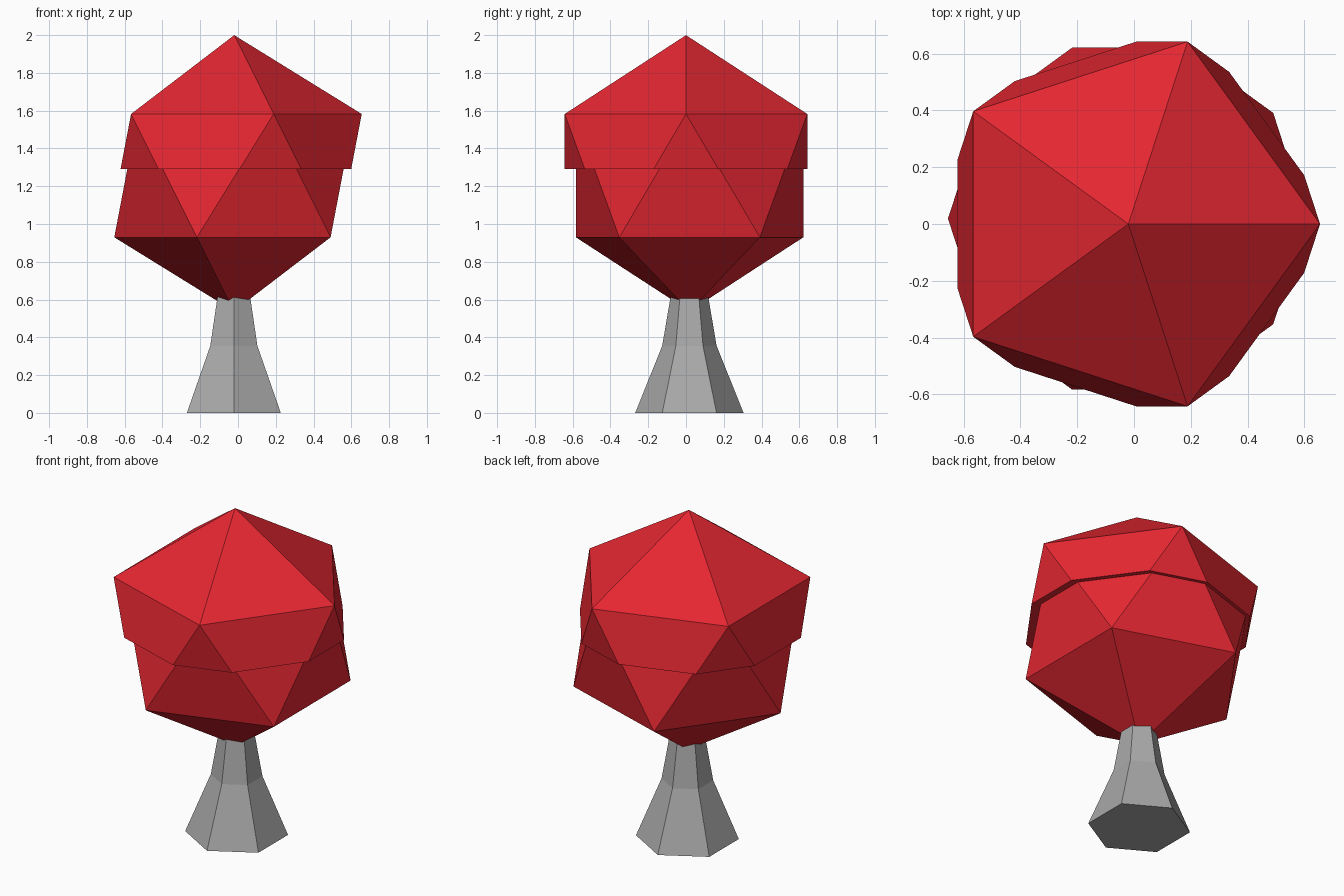
import bpy, bmesh
from math import sin, cos, pi, sqrt

if "Cube" in bpy.data.objects:
    bpy.data.objects.remove(bpy.data.objects["Cube"])


def material(name, color):
    m = bpy.data.materials.new(name)
    m.diffuse_color = (*color, 1)
    m.use_nodes = True
    m.node_tree.nodes["Principled BSDF"].inputs["Base Color"].default_value = m.diffuse_color
    return m


RED = material("leaf red", (0.78, 0.020, 0.031))
GREY = material("trunk grey", (0.40, 0.40, 0.40))


def finish(name, bm, mat):
    bmesh.ops.recalc_face_normals(bm, faces=bm.faces)
    me = bpy.data.meshes.new(name)
    bm.to_mesh(me)
    bm.free()
    me.materials.append(mat)
    ob = bpy.data.objects.new(name, me)
    bpy.context.collection.objects.link(ob)
    return ob


def icosahedron(ring, center):
    """Icosahedron on its tip; ring = radius of its two pentagon rings."""
    bm = bmesh.new()
    cx, cy, cz = center
    tip = ring * sqrt(5) / 2
    top = bm.verts.new((cx, cy, cz + tip))
    bottom = bm.verts.new((cx, cy, cz - tip))

    def pentagon(turn, z):
        return [bm.verts.new((cx + ring * cos(turn + i * 2 * pi / 5),
                              cy + ring * sin(turn + i * 2 * pi / 5), z)) for i in range(5)]
    up = pentagon(0, cz + ring / 2)
    low = pentagon(pi / 5, cz - ring / 2)
    for i in range(5):
        j = (i + 1) % 5
        bm.faces.new((top, up[i], up[j]))
        bm.faces.new((up[i], low[i], up[j]))
        bm.faces.new((low[i], low[j], up[j]))
        bm.faces.new((bottom, low[j], low[i]))
    return bm


def cut(bm, z, keep_above):
    """Slice flat at height z and close the opening."""
    r = bmesh.ops.bisect_plane(bm, geom=bm.verts[:] + bm.edges[:] + bm.faces[:],
                               plane_co=(0, 0, z), plane_no=(0, 0, 1),
                               clear_inner=keep_above, clear_outer=not keep_above)
    edges = [e for e in r["geom_cut"] if isinstance(e, bmesh.types.BMEdge)]
    bmesh.ops.contextual_create(bm, geom=edges)


# Upper foliage cap, overhanging the lower foliage
bm = icosahedron(0.675, (-0.02, 0, 1.245))
cut(bm, 1.29, True)
finish("upper_foliage", bm, RED)

# Lower foliage, its top tucked inside the cap
bm = icosahedron(0.633, (-0.022, 0.019, 1.246))
cut(bm, 1.31, False)
finish("lower_foliage", bm, RED)

# Flared six-sided trunk
bm = bmesh.new()
rings = [[bm.verts.new((-0.022 + r * cos(pi / 6 + i * pi / 3),
                        0.018 + r * sin(pi / 6 + i * pi / 3), z)) for i in range(6)]
         for r, z in ((0.287, 0), (0.144, 0.355), (0.099, 0.62))]
for a, b in zip(rings, rings[1:]):
    for i in range(6):
        j = (i + 1) % 6
        bm.faces.new((a[i], a[j], b[j], b[i]))
bm.faces.new(rings[0])
bm.faces.new(rings[-1])
finish("trunk", bm, GREY)
